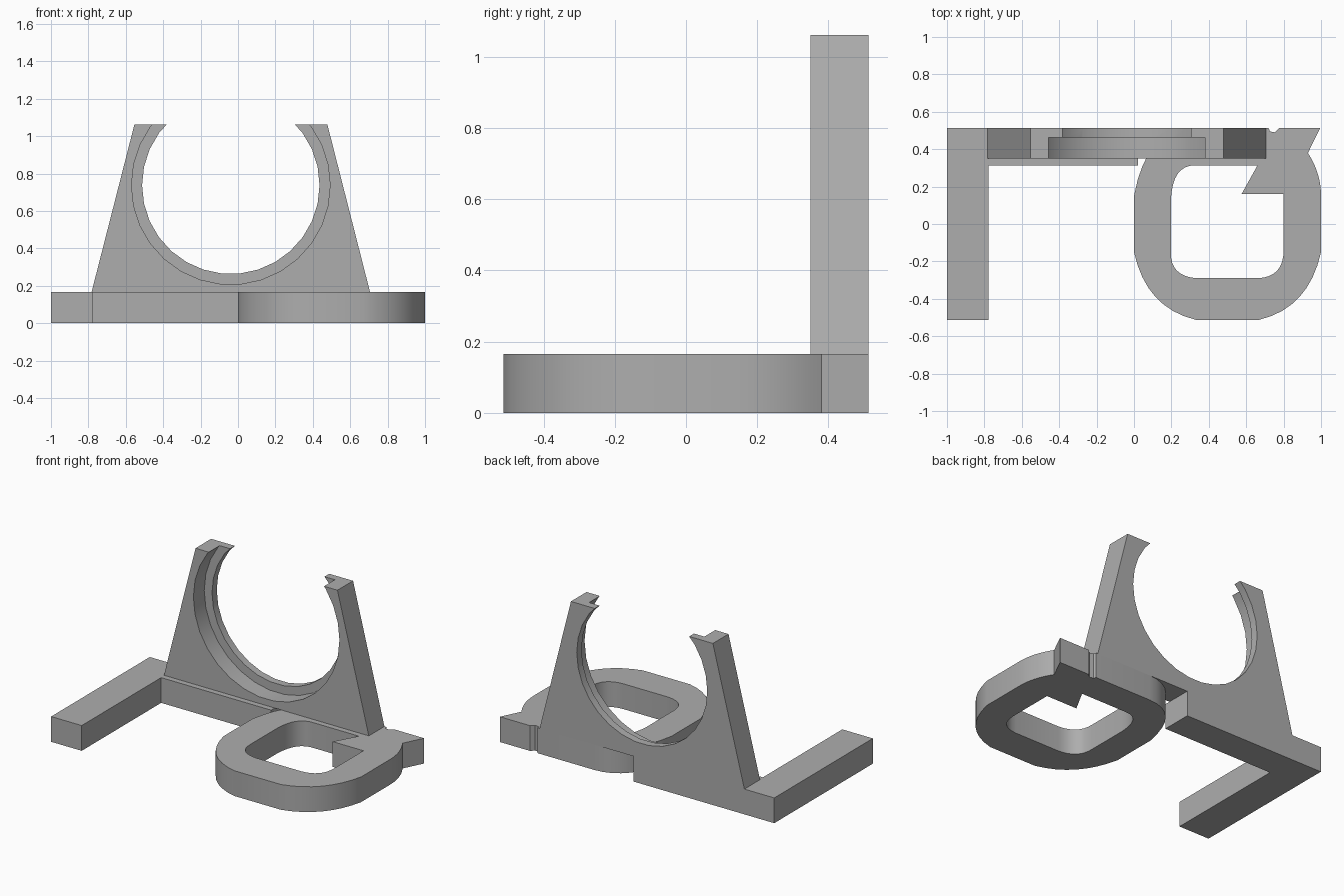
import bpy, bmesh, math
from mathutils import Matrix, Vector

if "Cube" in bpy.data.objects:
    bpy.data.objects.remove(bpy.data.objects["Cube"])

BASE_TOP = 0.166
BACK, PLATE_FRONT, FOOT_FRONT = 0.512, 0.35, 0.313

grey = bpy.data.materials.new("plain grey")
grey.use_nodes = True
colour = (0.42, 0.42, 0.42, 1)
grey.diffuse_color = colour
grey.node_tree.nodes["Principled BSDF"].inputs["Base Color"].default_value = colour


def prism(name, loops, depth, matrix=Matrix()):
    """Fill flat loops (outline, then holes) and extrude along local z."""
    bm = bmesh.new()
    edges = []
    for loop in loops:
        verts = [bm.verts.new((x, y, 0)) for x, y in loop]
        edges += [bm.edges.new((v, verts[i - 1])) for i, v in enumerate(verts)]
    bmesh.ops.triangle_fill(bm, edges=edges, use_beauty=True, normal=(0, 0, 1))
    extruded = bmesh.ops.extrude_face_region(bm, geom=bm.faces[:])["geom"]
    tops = [g for g in extruded if isinstance(g, bmesh.types.BMVert)]
    bmesh.ops.translate(bm, verts=tops, vec=(0, 0, depth))
    bm.transform(matrix)
    bmesh.ops.recalc_face_normals(bm, faces=bm.faces[:])
    mesh = bpy.data.meshes.new(name)
    bm.to_mesh(mesh)
    bm.free()
    mesh.materials.append(grey)
    obj = bpy.data.objects.new(name, mesh)
    bpy.context.collection.objects.link(obj)
    return obj


def bend(start, middle, end, steps=8):
    """Rounded corner from start to end that passes through middle."""
    a, m, b = Vector(start), Vector(middle), Vector(end)
    c = 2 * m - (a + b) / 2
    ts = [i / steps for i in range(steps + 1)]
    return [tuple((1 - t) ** 2 * a + 2 * t * (1 - t) * c + t * t * b) for t in ts]


def smooth(obj):
    bpy.ops.object.select_all(action="DESELECT")
    obj.select_set(True)
    bpy.context.view_layer.objects.active = obj
    bpy.ops.object.shade_smooth_by_angle(angle=math.radians(25))


# Angled base: side bar plus the rear foot
prism("angled_base", [[(-1, -BACK), (-0.778, -BACK), (-0.778, FOOT_FRONT),
                       (0.022, FOOT_FRONT), (0.022, BACK), (-1, BACK)]], BASE_TOP)

# Rounded ring base with a slanted tail through its rear corner
outline = (bend((0, -0.15), (0.115, -0.39), (0.33, -BACK))
           + bend((0.67, -BACK), (0.885, -0.39), (1, -0.15))
           + bend((1, 0.13), (0.985, 0.26), (0.93, 0.38))
           + [(0.995, BACK), (0.775, BACK), (0.753, 0.49), (0.727, 0.495), (0.72, BACK)]
           + bend((0.31, BACK), (0.11, 0.42), (0, 0.15)))
hole = (bend((0.197, -0.15), (0.23, -0.25), (0.335, -0.29))
        + bend((0.66, -0.29), (0.765, -0.25), (0.8, -0.14))
        + [(0.8, 0.16), (0.575, 0.16), (0.66, FOOT_FRONT)]
        + bend((0.33, FOOT_FRONT), (0.235, 0.27), (0.197, 0.13)))
smooth(prism("ring_base", [outline, hole], BASE_TOP))

# Upright tapered plate with a stepped round opening
upright = Matrix.Translation((0, BACK, 0)) @ Matrix.Rotation(math.pi / 2, 4, "X")
plate = prism("holder_plate", [[(-0.783, BASE_TOP), (0.706, BASE_TOP),
                                (0.478, 1.062), (-0.554, 1.062)]],
              BACK - PLATE_FRONT, upright)


def cut_round(radius, y_from, y_to):
    circle = [(-0.0385 + radius * math.cos(math.tau * i / 30),
               0.738 + radius * math.sin(math.tau * i / 30)) for i in range(30)]
    place = Matrix.Translation((0, y_to, 0)) @ Matrix.Rotation(math.pi / 2, 4, "X")
    cutter = prism("opening_cutter", [circle], y_to - y_from, place)
    cutter.hide_render = True
    mod = plate.modifiers.new("opening", "BOOLEAN")
    mod.operation, mod.solver, mod.object = "DIFFERENCE", "EXACT", cutter
    bpy.context.view_layer.objects.active = plate
    bpy.ops.object.modifier_apply(modifier=mod.name)
    bpy.data.objects.remove(cutter)


cut_round(0.4745, PLATE_FRONT - 0.1, BACK + 0.1)
cut_round(0.531, PLATE_FRONT - 0.1, 0.4625)
smooth(plate)
